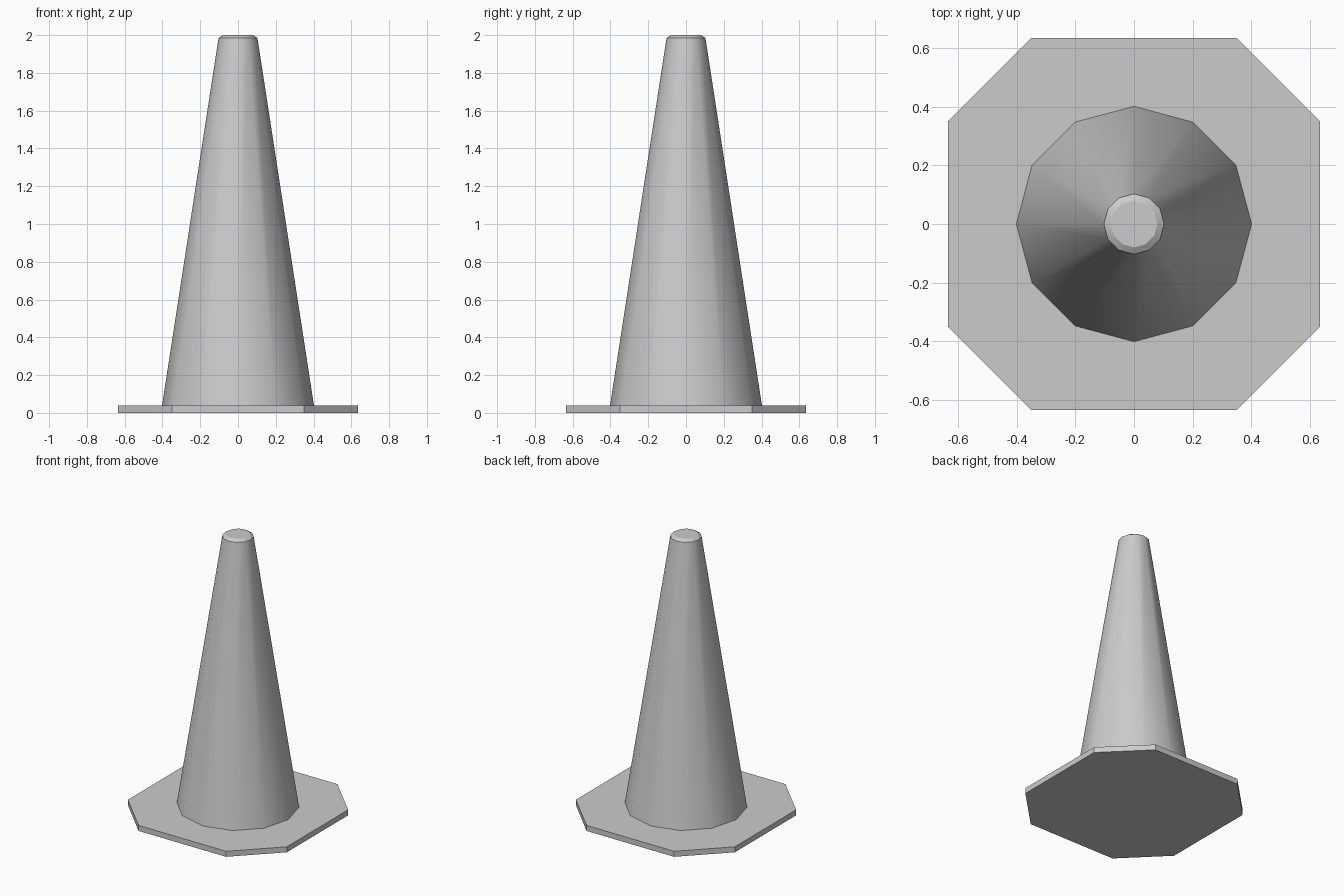
import bpy, bmesh
from math import sin, cos, pi, radians

if "Cube" in bpy.data.objects:
    bpy.data.objects.remove(bpy.data.objects["Cube"])


def loft(name, rings):
    """Skin a stack of equal-sized vertex rings and cap both ends."""
    bm = bmesh.new()
    loops = [[bm.verts.new(p) for p in ring] for ring in rings]
    n = len(loops[0])
    for a, b in zip(loops, loops[1:]):
        for i in range(n):
            j = (i + 1) % n
            bm.faces.new((a[i], a[j], b[j], b[i]))
    bm.faces.new(loops[0][::-1])
    bm.faces.new(loops[-1])
    mesh = bpy.data.meshes.new(name)
    bm.to_mesh(mesh)
    bm.free()
    obj = bpy.data.objects.new(name, mesh)
    bpy.context.collection.objects.link(obj)
    return obj


def circle(r, z, n=12):
    return [(r * cos(2 * pi * i / n), r * sin(2 * pi * i / n), z) for i in range(n)]


def cut_square(h, c, z):
    """Square of half-width h with its corners cut off at c."""
    return [(h, -c, z), (h, c, z), (c, h, z), (-c, h, z),
            (-h, c, z), (-h, -c, z), (-c, -h, z), (c, -h, z)]


# Flat base plate with cut corners
loft("base_plate", [cut_square(0.636, 0.35, z) for z in (0, 0.04)])

# Tapered body with a small bevel at the top
cone = loft("cone_body", [circle(r, z) for r, z in
                          ((0.402, 0.04), (0.103, 1.985), (0.08, 2.0))])

# Smooth sides, sharp top rim
bpy.ops.object.select_all(action='DESELECT')
cone.select_set(True)
bpy.context.view_layer.objects.active = cone
bpy.ops.object.shade_smooth_by_angle(angle=radians(32))
